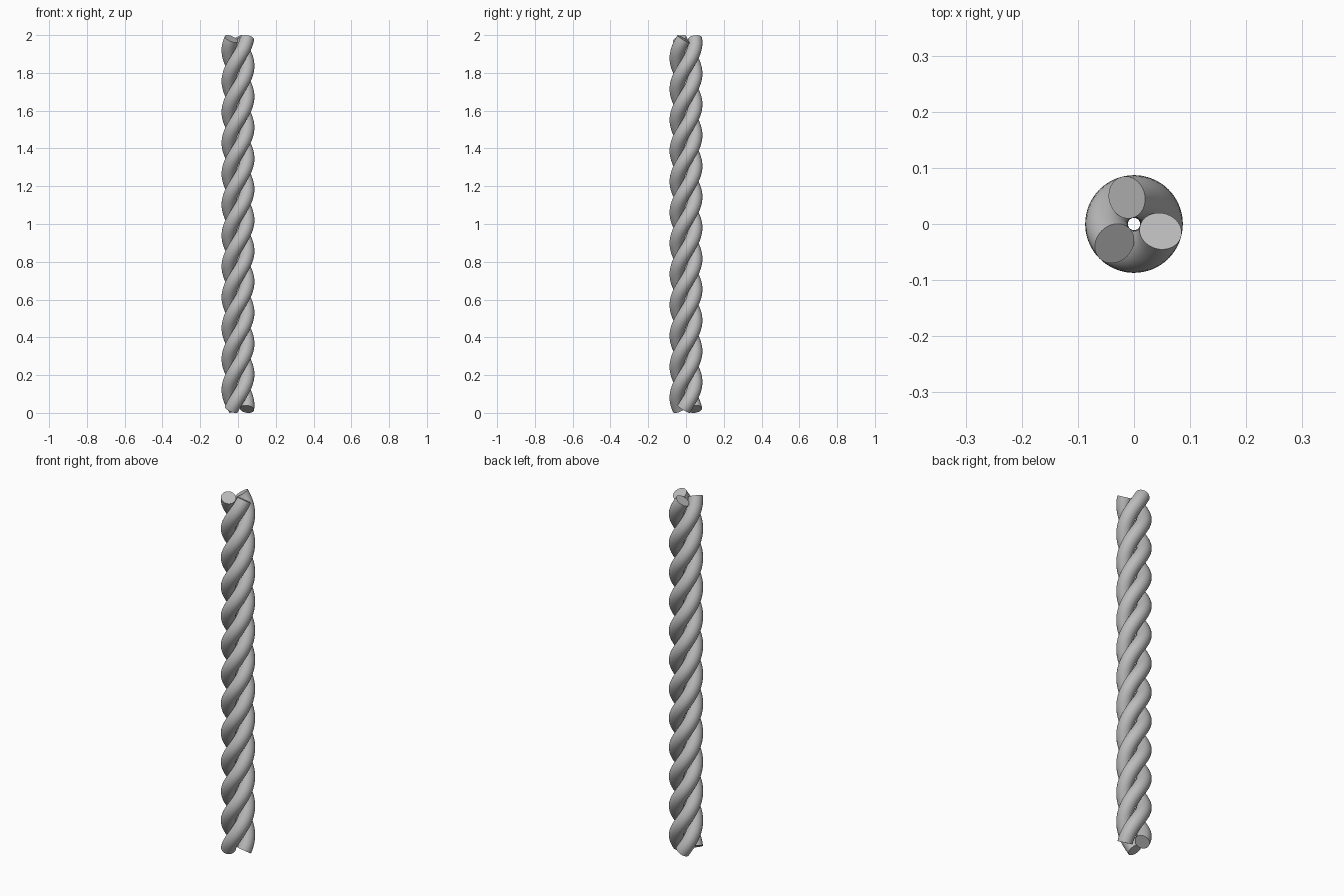
import bpy, bmesh
from math import sin, cos, pi, radians
from mathutils import Vector

cube = bpy.data.objects.get("Cube")
if cube:
    bpy.data.objects.remove(cube)

HELIX_R, STRAND_R = 0.049, 0.038
Z0, Z1 = 0.02, 1.98
TURNS, STEPS, SIDES = 4, 200, 32
START = radians(-15)

grey = bpy.data.materials.new("rope grey")
grey.use_nodes = True
grey.diffuse_color = (0.5, 0.5, 0.5, 1)
grey.node_tree.nodes["Principled BSDF"].inputs["Base Color"].default_value = (0.5, 0.5, 0.5, 1)


def strand(name, phase):
    """Round tube swept along a helix, with flat ends square to the path."""
    bm = bmesh.new()
    climb = (Z1 - Z0) / (TURNS * 2 * pi)
    rings = []
    for i in range(STEPS + 1):
        t = i / STEPS
        a = phase + t * TURNS * 2 * pi
        out = Vector((cos(a), sin(a), 0))
        along = Vector((-HELIX_R * sin(a), HELIX_R * cos(a), climb)).normalized()
        side = along.cross(out)
        centre = out * HELIX_R + Vector((0, 0, Z0 + t * (Z1 - Z0)))
        rings.append([bm.verts.new(centre + STRAND_R * (out * cos(b) + side * sin(b)))
                      for b in (2 * pi * k / SIDES for k in range(SIDES))])
    for low, high in zip(rings, rings[1:]):
        for k in range(SIDES):
            n = (k + 1) % SIDES
            bm.faces.new((low[k], low[n], high[n], high[k]))
    bm.faces.new(rings[0][::-1])
    bm.faces.new(rings[-1])
    bmesh.ops.recalc_face_normals(bm, faces=bm.faces)
    mesh = bpy.data.meshes.new(name)
    bm.to_mesh(mesh)
    bm.free()
    mesh.materials.append(grey)
    obj = bpy.data.objects.new(name, mesh)
    bpy.context.collection.objects.link(obj)
    return obj


# Three strands twisted around one another
strands = [strand(f"rope_strand_{i + 1}", START + i * 2 * pi / 3) for i in range(3)]

bpy.ops.object.select_all(action='DESELECT')
for obj in strands:
    obj.select_set(True)
bpy.context.view_layer.objects.active = strands[0]
bpy.ops.object.shade_smooth_by_angle(angle=radians(40))
